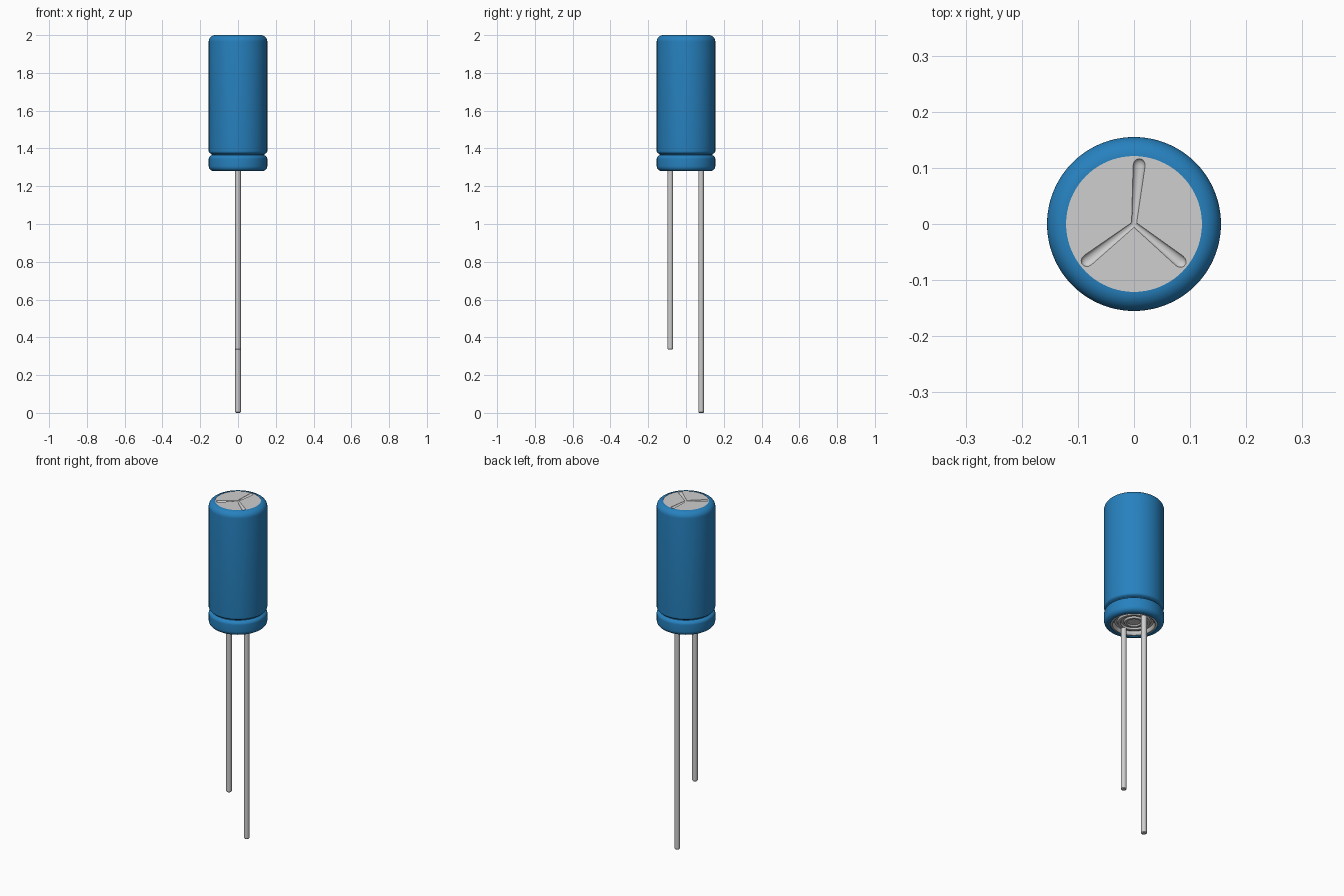
import bpy, bmesh, math
from mathutils import Vector

if "Cube" in bpy.data.objects:
    bpy.data.objects.remove(bpy.data.objects["Cube"])


def material(name, rgb):
    m = bpy.data.materials.new(name)
    m.diffuse_color = (*rgb, 1)
    m.use_nodes = True
    m.node_tree.nodes["Principled BSDF"].inputs["Base Color"].default_value = m.diffuse_color
    return m


BLUE = material("blue_sleeve", (0.02, 0.22, 0.52))
GREY = material("light_grey_metal", (0.62, 0.62, 0.62))


def arc(cr, cz, rad, a0, a1, n=7):
    """Points of a fillet in the (radius, height) plane."""
    return [(cr + rad * math.cos(math.radians(a0 + (a1 - a0) * i / n)),
             cz + rad * math.sin(math.radians(a0 + (a1 - a0) * i / n)))
            for i in range(n + 1)]


def lathe(name, profile, mat, closed=False, sides=96, centre=(0, 0), angle=35):
    """Spin a (radius, height) profile around a vertical axis."""
    bm = bmesh.new()
    rings = []
    for r, z in profile:
        if r < 1e-6:
            rings.append([bm.verts.new((centre[0], centre[1], z))] * sides)
        else:
            rings.append([bm.verts.new((centre[0] + r * math.cos(2 * math.pi * i / sides),
                                        centre[1] + r * math.sin(2 * math.pi * i / sides), z))
                          for i in range(sides)])
    pairs = list(zip(rings, rings[1:])) + ([(rings[-1], rings[0])] if closed else [])
    for a, b in pairs:
        for i in range(sides):
            j = (i + 1) % sides
            bm.faces.new(list(dict.fromkeys((a[i], a[j], b[j], b[i]))))
    bmesh.ops.recalc_face_normals(bm, faces=bm.faces)
    return finish(name, bm, mat, angle)


def finish(name, bm, mat, angle=35):
    me = bpy.data.meshes.new(name)
    bm.to_mesh(me)
    bm.free()
    me.materials.append(mat)
    ob = bpy.data.objects.new(name, me)
    bpy.context.collection.objects.link(ob)
    smooth(ob, angle)
    return ob


def smooth(ob, angle=35):
    bpy.ops.object.select_all(action='DESELECT')
    ob.select_set(True)
    bpy.context.view_layer.objects.active = ob
    bpy.ops.object.shade_smooth_by_angle(angle=math.radians(angle))


# Blue plastic sleeve with rounded rims and a crimp groove near the base
R = 0.155
sleeve = [(0.121, 1.29), (0.122, 1.28)]
sleeve += arc(R - 0.026, 1.306, 0.026, -90, 0)
sleeve += arc(R - 0.018, 1.345, 0.018, 0, 75)
sleeve += [(0.139, 1.366), (0.139, 1.369)]
sleeve += arc(R - 0.014, 1.386, 0.014, -75, 0)
sleeve += arc(R - 0.034, 1.966, 0.034, 0, 90, 10)
sleeve += [(0.121, 1.985)]
lathe("sleeve", sleeve, BLUE, closed=True)

# Metal can: flat top, stepped rubber-seal rings on the underside
can = [(0, 1.998), (0.1225, 1.998), (0.1225, 1.286), (0.111, 1.283),
       (0.105, 1.288), (0.101, 1.302), (0.088, 1.302), (0.083, 1.293),
       (0.070, 1.293), (0.065, 1.302), (0.054, 1.302), (0.049, 1.293),
       (0.038, 1.293), (0.034, 1.300), (0, 1.300)]
body = lathe("can", can, GREY)

# Three tapered vent grooves pressed into the top
for k, deg in enumerate((85, 218, 321)):
    a = math.radians(deg)
    d = Vector((math.cos(a), math.sin(a), 0))
    side = Vector((-d.y, d.x, 0))
    bm = bmesh.new()
    n = 20
    stations = [(-0.005, 0.003), (0.0, 0.0045), (0.104, 0.0108),
                (0.110, 0.0098), (0.114, 0.007), (0.1165, 0.003)]
    rings = [[bm.verts.new(d * t + side * w * math.cos(2 * math.pi * (i + .5) / n)
                           + Vector((0, 0, 1.9985 + 0.8 * w * math.sin(2 * math.pi * (i + .5) / n))))
              for i in range(n)] for t, w in stations]
    for p, q in zip(rings, rings[1:]):
        for i in range(n):
            j = (i + 1) % n
            bm.faces.new((p[i], p[j], q[j], q[i]))
    bm.faces.new(rings[0])
    bm.faces.new(rings[-1])
    bmesh.ops.recalc_face_normals(bm, faces=bm.faces)
    cutter = finish(f"vent_cutter_{k}", bm, GREY)
    cutter.hide_render = True
    bpy.context.view_layer.objects.active = body
    mod = body.modifiers.new("vent", 'BOOLEAN')
    mod.operation, mod.solver, mod.object = 'DIFFERENCE', 'EXACT', cutter
    # Put the cut before the smoothing modifier, if there is one
    bpy.ops.object.modifier_move_to_index(modifier="vent", index=0)
    bpy.ops.object.modifier_apply(modifier="vent")
    bpy.data.objects.remove(cutter)
smooth(body)

# Short and long wire leads with slightly bevelled tips
for name, y, z0 in (("short_lead", -0.083, 0.335), ("long_lead", 0.08, 0.0)):
    r = 0.0148
    lathe(name, [(0, z0), (r - 0.004, z0), (r, z0 + 0.004), (r, 1.31), (0, 1.31)],
          GREY, sides=32, centre=(0, y))
